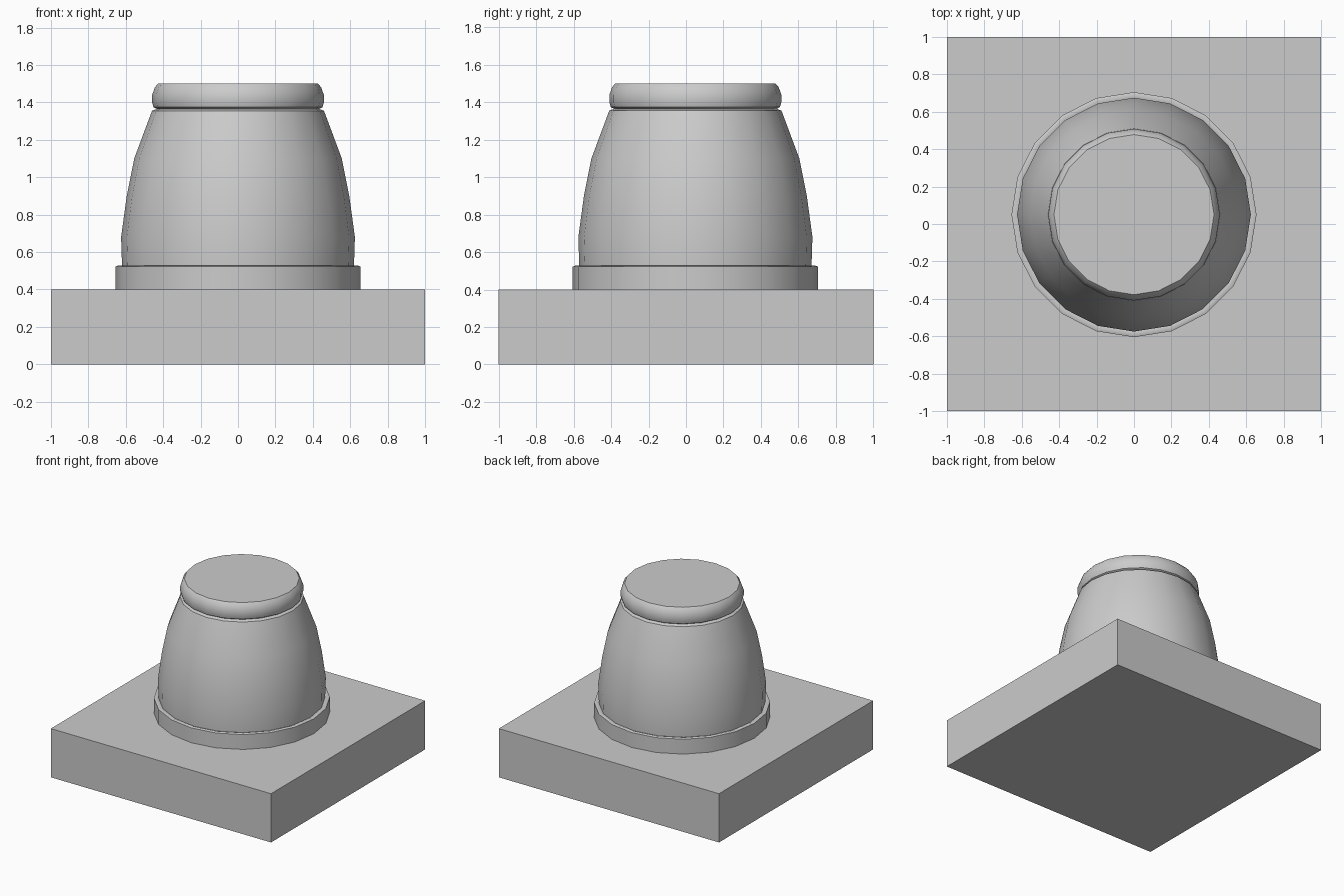
import bpy, bmesh
from math import cos, sin, tau, radians

if "Cube" in bpy.data.objects:
    bpy.data.objects.remove(bpy.data.objects["Cube"])

SIDES = 20
CENTRE_Y = 0.05


def finish(name, bm):
    bmesh.ops.recalc_face_normals(bm, faces=bm.faces)
    mesh = bpy.data.meshes.new(name)
    bm.to_mesh(mesh)
    bm.free()
    obj = bpy.data.objects.new(name, mesh)
    bpy.context.collection.objects.link(obj)
    return obj


def lathe(name, profile):
    """Closed solid of revolution from (radius, height) points."""
    bm = bmesh.new()
    rings = [[bm.verts.new((r * cos(tau * i / SIDES), r * sin(tau * i / SIDES) + CENTRE_Y, z))
              for i in range(SIDES)] for r, z in profile]
    for low, high in zip(rings, rings[1:]):
        for i in range(SIDES):
            j = (i + 1) % SIDES
            bm.faces.new((low[i], low[j], high[j], high[i]))
    bm.faces.new(rings[0][::-1])
    bm.faces.new(rings[-1])
    obj = finish(name, bm)
    bpy.ops.object.select_all(action='DESELECT')
    obj.select_set(True)
    bpy.context.view_layer.objects.active = obj
    bpy.ops.object.shade_smooth_by_angle(angle=radians(40))
    return obj


# Square plinth slab
bm = bmesh.new()
bmesh.ops.create_cube(bm, size=1)
for v in bm.verts:
    v.co = (v.co.x * 2, v.co.y * 2, (v.co.z + 0.5) * 0.4)
finish("plinth", bm)

# Foot ring, tapering body and rounded cap in one turned profile
lathe("turned_post", [
    (0.655, 0.40), (0.655, 0.522), (0.64, 0.528), (0.62, 0.522),
    (0.625, 0.68), (0.595, 0.90), (0.555, 1.10), (0.46, 1.355),
    (0.435, 1.365), (0.452, 1.375), (0.459, 1.40), (0.459, 1.44),
    (0.445, 1.48), (0.428, 1.50)])
